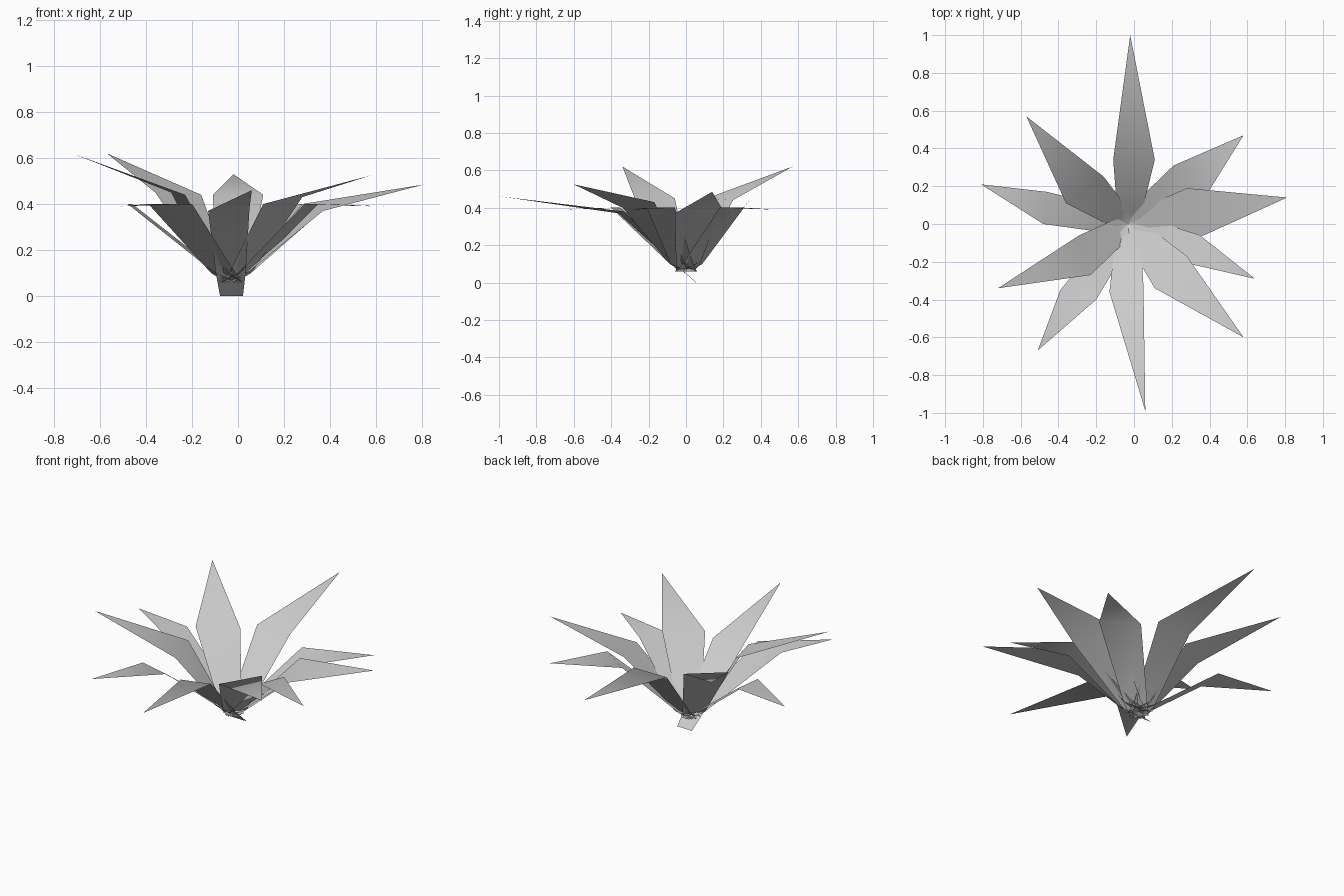
import bpy
from mathutils import Vector

cube = bpy.data.objects.get("Cube")
if cube:
    bpy.data.objects.remove(cube)

grey = bpy.data.materials.new("leaf_grey")
grey.use_nodes = True
color = (0.6, 0.6, 0.6, 1)
grey.diffuse_color = color
grey.node_tree.nodes["Principled BSDF"].inputs["Base Color"].default_value = color

CENTRE = Vector((-0.03, 0, 0))


def leaf(name, tip, right, left, tail_z=0.06, tail_reach=-0.03):
    """Thin leaf: tail, joint, wide shoulder and pointed tip.
    Right and left are the shoulder corners seen looking outward."""
    tip, right, left = Vector(tip), Vector(right), Vector(left)
    middle = (right + left) / 2 - CENTRE
    out = Vector((middle.x, middle.y, 0)).normalized()
    side = Vector((out.y, -out.x, 0))
    up = Vector((0, 0, 1))
    joint = CENTRE + out * 0.06 + up * 0.1
    tail = CENTRE + out * tail_reach + up * tail_z
    verts = [tail + side * 0.05, tail - side * 0.05,
             joint + side * 0.065, joint - side * 0.065,
             right, left, tip]
    mesh = bpy.data.meshes.new(name)
    mesh.from_pydata(verts, [], [(0, 2, 3, 1), (2, 4, 5, 3), (4, 6, 5)])
    mesh.materials.append(grey)
    mesh.shade_smooth()
    obj = bpy.data.objects.new(name, mesh)
    bpy.context.collection.objects.link(obj)


# Steep, raised leaves
leaf("back_leaf", (-0.02, 1.0, 0.53), (0.11, 0.34, 0.44), (-0.11, 0.34, 0.44))
leaf("back_right_leaf", (-0.57, 0.57, 0.62), (-0.16, 0.25, 0.44), (-0.36, 0.11, 0.45))
leaf("front_right_leaf", (-0.72, -0.34, 0.62), (-0.29, -0.06, 0.45), (-0.23, -0.27, 0.44))
leaf("front_left_leaf", (0.58, -0.6, 0.525), (0.11, -0.34, 0.4), (0.28, -0.17, 0.43))
leaf("left_leaf", (0.81, 0.14, 0.485), (0.37, -0.06, 0.37), (0.28, 0.19, 0.4))

# Front leaf, whose tail reaches the ground
leaf("front_leaf", (0.06, -0.99, 0.46), (-0.13, -0.36, 0.37), (0.05, -0.33, 0.38),
     0.0, -0.055)

# Leaves that level off at the shoulder
leaf("right_leaf", (-0.81, 0.21, 0.4), (-0.46, 0.17, 0.4), (-0.48, 0, 0.4))
leaf("low_front_right_leaf", (-0.51, -0.67, 0.39), (-0.39, -0.35, 0.4), (-0.2, -0.4, 0.4))
leaf("low_front_left_leaf", (0.64, -0.29, 0.39), (0.29, -0.21, 0.4), (0.35, -0.06, 0.4))
leaf("back_left_leaf", (0.58, 0.47, 0.39), (0.4, 0.18, 0.4), (0.21, 0.31, 0.4))
